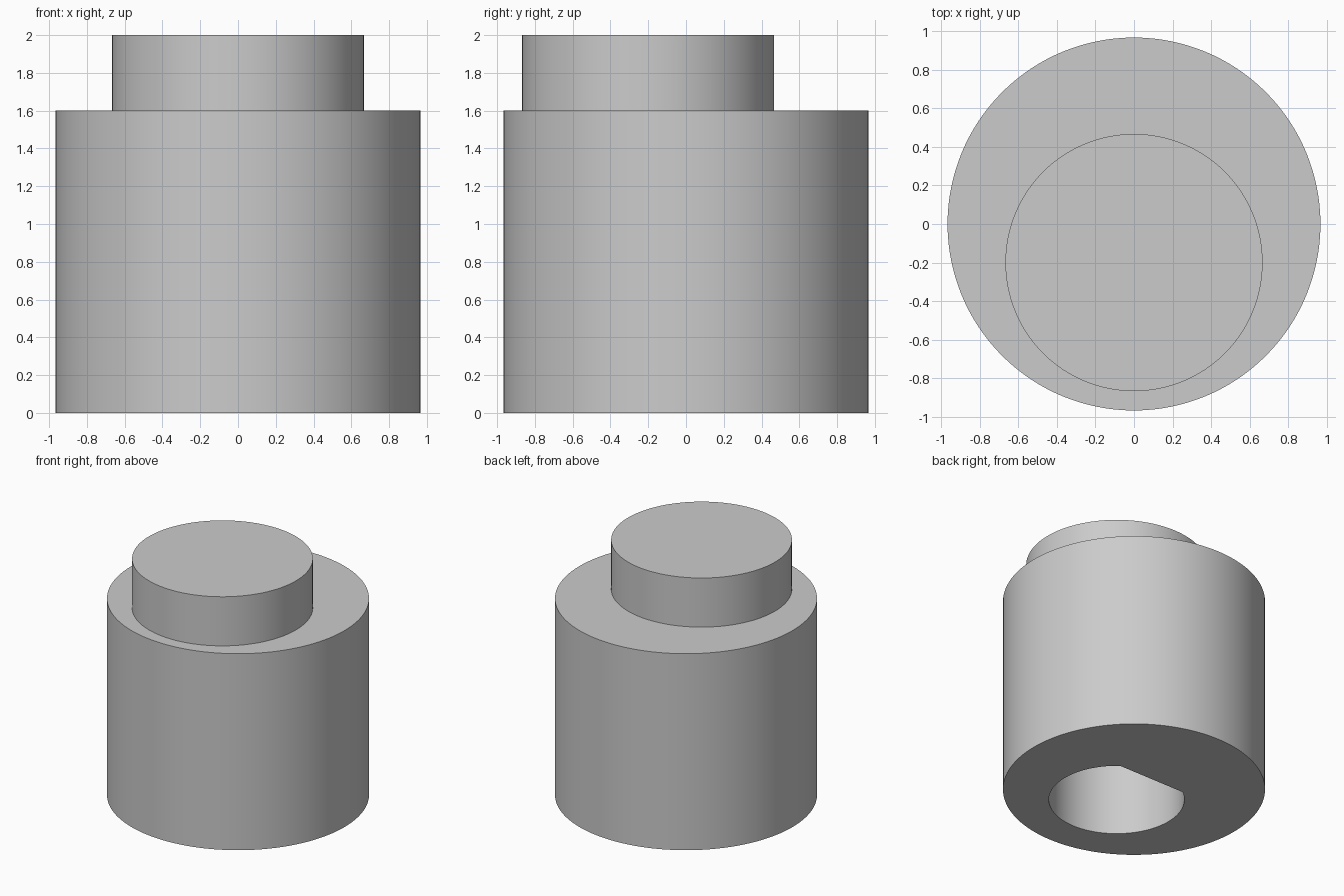
import bpy
import bmesh
from math import sin, cos, asin, pi, tau

if "Cube" in bpy.data.objects:
    bpy.data.objects.remove(bpy.data.objects["Cube"], do_unlink=True)

BODY_RADIUS, BODY_TOP = 0.967, 1.6
BOSS_RADIUS, BOSS_TOP = 0.667, 2.0
BORE_RADIUS, FLAT_DISTANCE = 0.5, 0.4
OFFSET = -0.2          # boss and bore sit off-centre towards the front

grey = bpy.data.materials.new("plain grey")
grey.use_nodes = True
colour = (0.6, 0.6, 0.6, 1)
grey.diffuse_color = colour
grey.node_tree.nodes["Principled BSDF"].inputs["Base Color"].default_value = colour


def circle(radius, y=0.0, steps=128):
    return [(radius * cos(tau * i / steps), y + radius * sin(tau * i / steps))
            for i in range(steps)]


def d_shape(radius, flat, y, steps=96):
    """Circle with its back cut off by a straight flat."""
    start = pi - asin(flat / radius)
    sweep = tau - (pi - 2 * asin(flat / radius))
    return [(radius * cos(start + sweep * i / steps),
             y + radius * sin(start + sweep * i / steps))
            for i in range(steps + 1)]


def prism(name, outlines, bottom, top):
    """Solid between two heights; outlines after the first are holes."""
    bm = bmesh.new()
    rims = {bottom: [], top: []}
    for outline in outlines:
        rings = []
        for z in (bottom, top):
            ring = [bm.verts.new((x, y, z)) for x, y in outline]
            rims[z] += [bm.edges.new((ring[i - 1], ring[i])) for i in range(len(ring))]
            rings.append(ring)
        low, high = rings
        for i in range(len(low)):
            bm.faces.new((low[i - 1], low[i], high[i], high[i - 1]))
    for edges in rims.values():
        bmesh.ops.triangle_fill(bm, edges=edges, use_beauty=True)
    bmesh.ops.recalc_face_normals(bm, faces=bm.faces)
    mesh = bpy.data.meshes.new(name)
    bm.to_mesh(mesh)
    bm.free()
    mesh.materials.append(grey)
    obj = bpy.data.objects.new(name, mesh)
    bpy.context.collection.objects.link(obj)
    bpy.ops.object.select_all(action="DESELECT")
    obj.select_set(True)
    bpy.context.view_layer.objects.active = obj
    bpy.ops.object.shade_smooth_by_angle(angle=pi / 6)
    return obj


# Main cylinder with the D-shaped bore
prism("body", [circle(BODY_RADIUS), d_shape(BORE_RADIUS, FLAT_DISTANCE, OFFSET)],
      0.0, BODY_TOP)

# Off-centre boss, which also closes the bore
prism("boss", [circle(BOSS_RADIUS, OFFSET)], BODY_TOP, BOSS_TOP)
